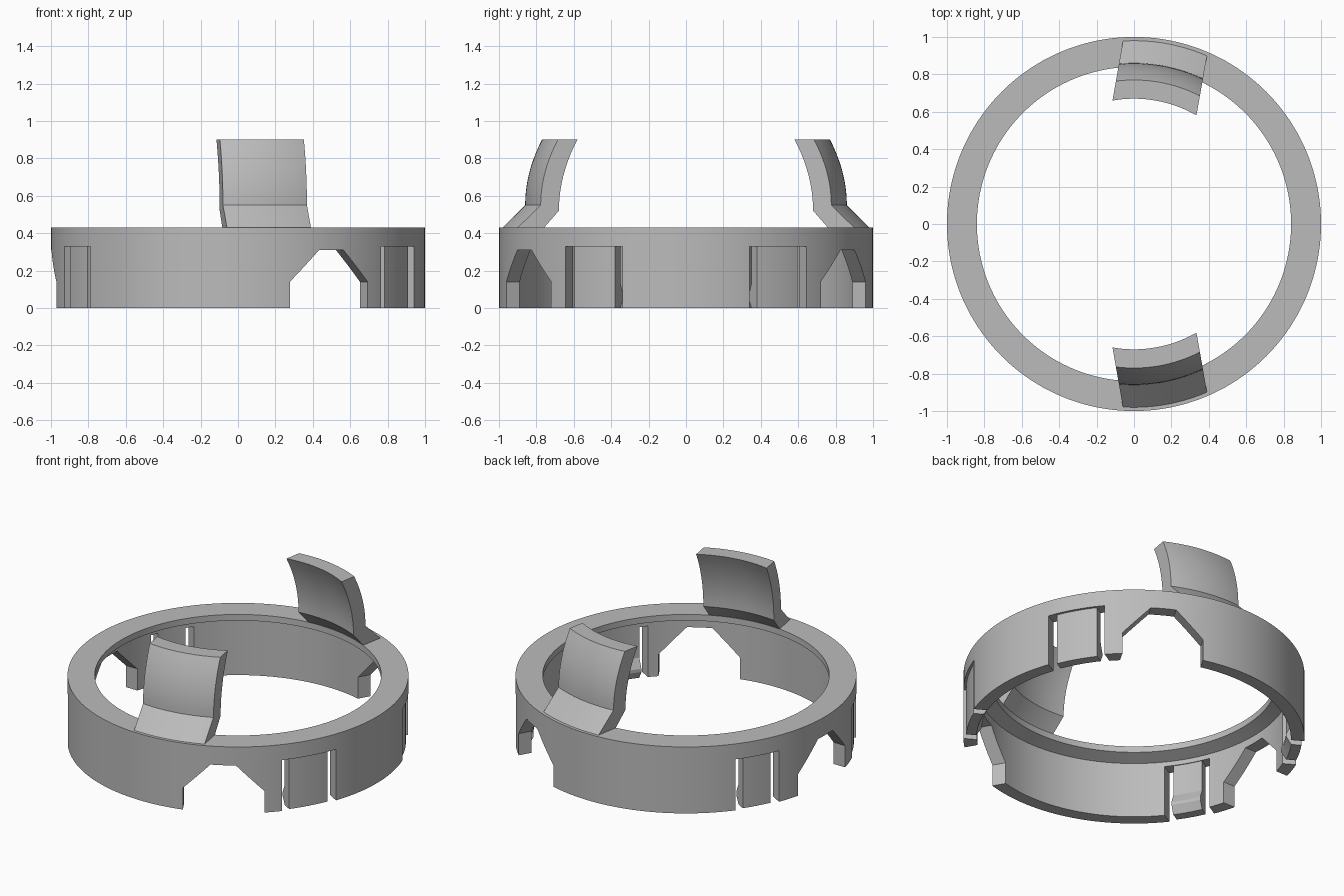
import bpy, bmesh, math
from math import cos, sin, radians, sqrt, pi

old = bpy.data.objects.get("Cube")
if old:
    bpy.data.objects.remove(old, do_unlink=True)

grey = bpy.data.materials.new("plain grey")
grey.use_nodes = True
grey.diffuse_color = (0.5, 0.5, 0.5, 1)
grey.node_tree.nodes["Principled BSDF"].inputs["Base Color"].default_value = (0.5, 0.5, 0.5, 1)


def finish(bm, name):
    bmesh.ops.recalc_face_normals(bm, faces=bm.faces)
    mesh = bpy.data.meshes.new(name)
    bm.to_mesh(mesh)
    bm.free()
    mesh.materials.append(grey)
    ob = bpy.data.objects.new(name, mesh)
    bpy.context.collection.objects.link(ob)
    return ob


def smooth(ob):
    bpy.ops.object.select_all(action='DESELECT')
    ob.select_set(True)
    bpy.context.view_layer.objects.active = ob
    bpy.ops.object.shade_smooth_by_angle(angle=radians(25))


def loft(sections, name, closed=False):
    """Skin a row of matching closed outlines."""
    bm = bmesh.new()
    rows = [[bm.verts.new(p) for p in s] for s in sections]
    n = len(rows[0])
    pairs = list(zip(rows, rows[1:])) + ([(rows[-1], rows[0])] if closed else [])
    for a, b in pairs:
        for i in range(n):
            j = (i + 1) % n
            bm.faces.new((a[i], a[j], b[j], b[i]))
    if not closed:
        bm.faces.new(rows[0])
        bm.faces.new(rows[-1])
    return finish(bm, name)


def place(t, u, z, deg):
    """Point at distance t along a radial axis and u across it."""
    a = radians(deg)
    return (t * cos(a) - u * sin(a), t * sin(a) + u * cos(a), z)


def curved_block(profile, deg, half, name, steps=16):
    """Slice of a turned profile with sides parallel to its radial axis."""
    us = [half * (2 * i / steps - 1) for i in range(steps + 1)]
    ob = loft([[place(sqrt(r * r - u * u), u, z, deg) for r, z in profile] for u in us], name)
    smooth(ob)
    return ob


def radial_cutter(outline, deg):
    ob = loft([[place(t, u, z, deg) for u, z in outline] for t in (0.6, 1.3)], "cutter")
    ob.hide_render = True
    return ob


# Ring wall with an inner lip at the top
wall = [(1, 0), (1, 0.43), (0.84, 0.43), (0.84, 0.39), (0.92, 0.36), (0.92, 0)]
segments = 180
ring = loft([[(r * cos(a), r * sin(a), z) for r, z in wall]
             for a in (2 * pi * (i + 0.5) / segments for i in range(segments))],
            "ring", closed=True)

# Stepped notches and the openings around the spring tabs
tabs = [(30, 0.125), (-30, 0.125), (150, 0.09), (210, 0.09)]
gap = 0.05
notch = [(-0.24, -0.1), (-0.24, 0.14), (-0.075, 0.31),
         (0.075, 0.31), (0.24, 0.14), (0.24, -0.1)]
cutters = [radial_cutter(notch, deg) for deg in (60, 180, -60)]
for deg, half in tabs:
    w = half + gap
    cutters.append(radial_cutter([(-w, -0.1), (-w, 0.33), (w, 0.33), (w, -0.1)], deg))

bpy.context.view_layer.objects.active = ring
for c in cutters:
    mod = ring.modifiers.new("cut", 'BOOLEAN')
    mod.operation = 'DIFFERENCE'
    mod.solver = 'EXACT'
    mod.object = c
    bpy.ops.object.modifier_apply(modifier=mod.name)
for c in cutters:
    bpy.data.objects.remove(c, do_unlink=True)
smooth(ring)

# Spring tabs with a small inward barb at the foot
tab_profile = [(0.985, 0), (0.985, 0.35), (0.925, 0.35), (0.925, 0.13),
               (0.895, 0.07), (0.895, 0.05), (0.925, 0)]
for i, (deg, half) in enumerate(tabs):
    curved_block(tab_profile, deg, half, f"spring_tab_{i + 1}")

# Two upright arms that lean inward on sloped feet
steps = [i / 10 for i in range(11)]
outer = [(0.86 - 0.09 * s * s, 0.55 + 0.35 * s) for s in steps]
inner = [(0.765 - 0.095 * s * s, 0.52 + 0.38 * s) for s in steps]
arm_profile = [(0.98, 0.43)] + outer + inner[::-1] + [(0.842, 0.43)]
for name, deg in (("back_arm", 80), ("front_arm", -80)):
    curved_block(arm_profile, deg, 0.228, name, steps=24)
